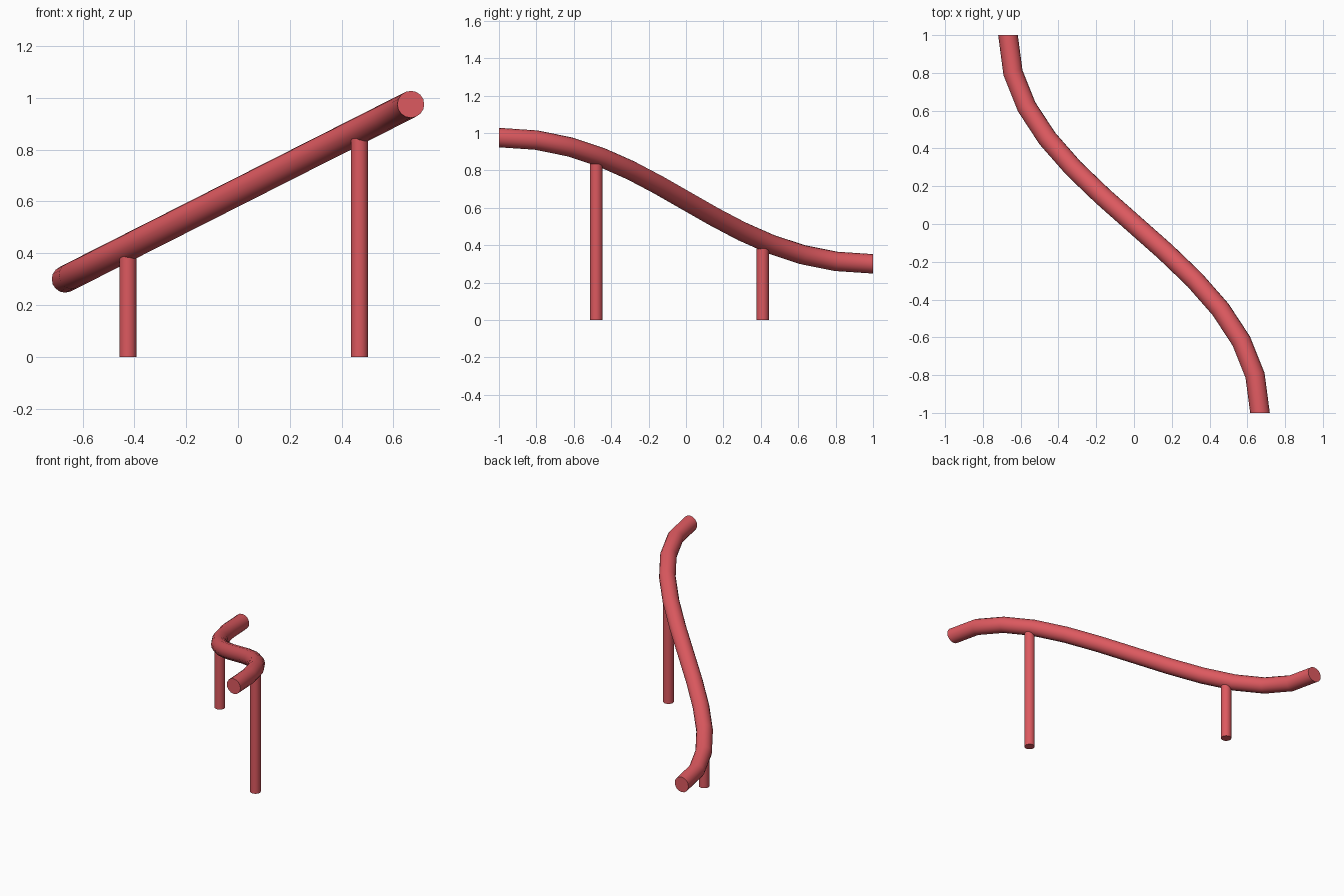
import bpy

if "Cube" in bpy.data.objects:
    bpy.data.objects.remove(bpy.data.objects["Cube"])

red = bpy.data.materials.new("red_paint")
red.diffuse_color = (0.72, 0.10, 0.115, 1)
red.use_nodes = True
red.node_tree.nodes["Principled BSDF"].inputs["Base Color"].default_value = red.diffuse_color

END = (0.667, 1.0, 0.3375)   # half extents of the rail path
HANDLE_Y = 0.165
MID_Z = 0.6375

# S-shaped rail: one bezier span with a round bevel and capped ends
curve = bpy.data.curves.new("rail", 'CURVE')
curve.dimensions = '3D'
curve.resolution_u = 12
curve.bevel_depth = 0.052
curve.bevel_resolution = 6
curve.use_fill_caps = True
spline = curve.splines.new('BEZIER')
spline.bezier_points.add(1)
for point, s in zip(spline.bezier_points, (1, -1)):
    x, z = s * END[0], MID_Z + s * END[2]
    point.handle_left_type = point.handle_right_type = 'FREE'
    point.co = (x, -s * END[1], z)
    inner = (x, -s * HANDLE_Y, z)
    outer = (x, -s * (2 * END[1] - HANDLE_Y), z)
    point.handle_left, point.handle_right = (outer, inner) if s > 0 else (inner, outer)
rail = bpy.data.objects.new("rail", curve)
bpy.context.collection.objects.link(rail)
bpy.context.view_layer.objects.active = rail
rail.select_set(True)
bpy.ops.object.convert(target='MESH')
rail = bpy.context.object
rail.data.materials.clear()
rail.data.materials.append(red)
bpy.ops.object.shade_smooth_by_angle()


# Round posts running up into the rail
def post(name, x, y, top):
    bpy.ops.mesh.primitive_cylinder_add(vertices=32, radius=0.033, depth=top,
                                        location=(x, y, top / 2))
    ob = bpy.context.object
    ob.name = name
    ob.data.materials.append(red)
    bpy.ops.object.shade_smooth_by_angle()


post("tall_post", 0.469, -0.48, 0.86)
post("short_post", -0.425, 0.41, 0.415)
